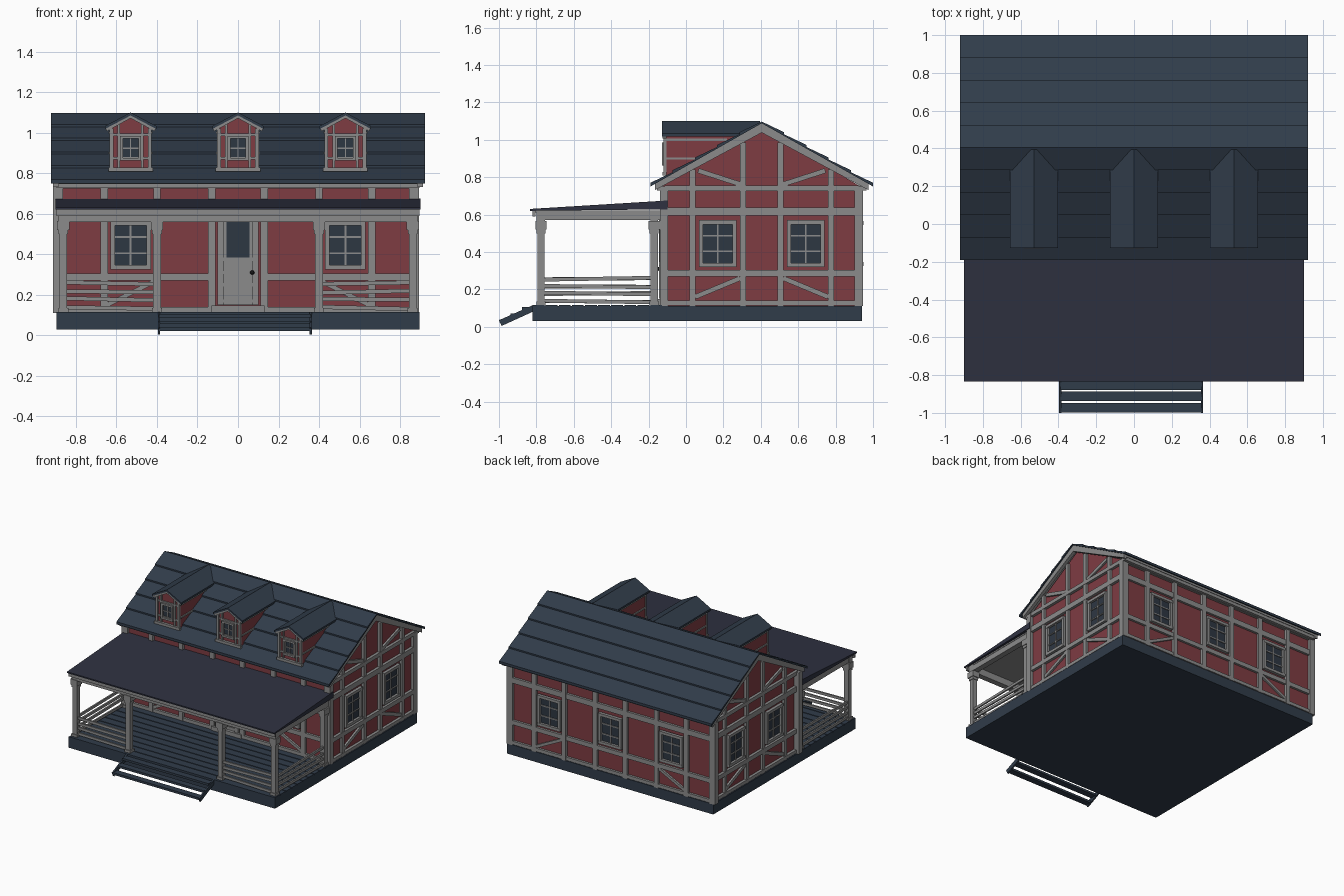
import bpy, bmesh, random
from math import radians
from mathutils import Vector, Matrix

random.seed(4)
if "Cube" in bpy.data.objects:
    bpy.data.objects.remove(bpy.data.objects["Cube"])


def material(name, r, g, b):
    m = bpy.data.materials.new(name)
    m.use_nodes = True
    m.diffuse_color = (r, g, b, 1)
    m.node_tree.nodes["Principled BSDF"].inputs["Base Color"].default_value = (r, g, b, 1)
    return m


RED = material("barn red", .21, .045, .055)
GREY = material("grey timber", .26, .26, .26)
NAVY = material("navy slate", .03, .045, .068)
PLUM = material("porch roof slate", .028, .031, .052)
GLASS = material("dark glass", .027, .038, .055)
BLACK = material("black iron", .008, .008, .009)


class Part:
    """Collects solids for one named object."""

    def __init__(self, name, mat):
        self.name, self.mat, self.bm = name, mat, bmesh.new()

    def cube(self, matrix):
        bmesh.ops.create_cube(self.bm, size=1, matrix=matrix)

    def box(self, x, y, z, frame=Matrix()):
        mid = [(a + b) / 2 for a, b in (x, y, z)]
        size = [b - a for a, b in (x, y, z)]
        self.cube(frame @ Matrix.Translation(mid) @ Matrix.Diagonal((*size, 1)))

    def bar(self, frame, a, b, width, depth=.02):
        """Bar between two (u, v) points of a wall frame, standing out by depth."""
        a, b = Vector((*a, 0)), Vector((*b, 0))
        d = (b - a).normalized()
        n = Vector((0, 0, 1))
        rot = Matrix((d, n.cross(d), n)).transposed().to_4x4()
        self.cube(frame @ Matrix.Translation((a + b) / 2 + n * depth / 2) @ rot
                  @ Matrix.Diagonal(((b - a).length, width, depth, 1)))

    def prism(self, profile, lo, hi, axis="x"):
        """Extrude a (horizontal, z) profile along x or y."""
        point = (lambda t, p: (t, *p)) if axis == "x" else (lambda t, p: (p[0], t, p[1]))
        ends = [[self.bm.verts.new(point(t, p)) for p in profile] for t in (lo, hi)]
        self.bm.faces.new(ends[0])
        self.bm.faces.new(ends[1][::-1])
        for i in range(len(profile)):
            j = (i + 1) % len(profile)
            self.bm.faces.new((ends[0][i], ends[1][i], ends[1][j], ends[0][j]))

    def done(self):
        bmesh.ops.recalc_face_normals(self.bm, faces=self.bm.faces)
        mesh = bpy.data.meshes.new(self.name)
        self.bm.to_mesh(mesh)
        self.bm.free()
        mesh.materials.append(self.mat)
        ob = bpy.data.objects.new(self.name, mesh)
        bpy.context.collection.objects.link(ob)
        return ob


def wall_frame(turn, x, y):
    """Local u runs along the wall, v up, n outward."""
    return (Matrix.Translation((x, y, 0)) @ Matrix.Rotation(radians(turn), 4, "Z")
            @ Matrix.Rotation(radians(90), 4, "X"))


RIDGE_Y, RIDGE_Z, SLOPE = .405, 1.1, .568


def roof_z(y):
    return RIDGE_Z - SLOPE * abs(y - RIDGE_Y)


# Foundation and porch deck boards
p = Part("foundation", NAVY)
p.box((-.895, .895), (-.82, .94), (.03, .11))
p.done()
p = Part("deck_boards", NAVY)
for i in range(10):
    y = -.82 + i * .07
    p.box((-.895, .895), (y, y + .063), (.108, .116))
p.done()

# Entrance steps
p = Part("entrance_steps", NAVY)
for x in (-.39, .36):
    p.prism([(-.82, .115), (-.82, .08), (-.985, .005), (-1, .035)], x - .006, x + .006)
for i in range(3):
    y = -.828 - i * .06
    p.box((-.39, .36), (y - .05, y), (.088 - i * .033, .105 - i * .033))
p.done()

# House body with gables
p = Part("house_walls", RED)
p.prism([(-.12, .11), (.925, .11), (.925, .755), (RIDGE_Y, 1.055), (-.12, .755)], -.87, .87)
p.done()

# Main roof: overlapping slate courses over a timber lining
p = Part("main_roof", NAVY)
lining = Part("roof_lining", GREY)
for s in (-1, 1):
    for i in range(5):
        near, far = (RIDGE_Y + s * .119 * t for t in (i, i + 1))
        top, low = roof_z(near), roof_z(far)
        p.prism([(near, top - .003), (far, low + .008), (far, low - .012), (near, top - .012)], -.922, .922)
    edge = RIDGE_Y + s * .57
    z = roof_z(edge)
    lining.prism([(RIDGE_Y, RIDGE_Z - .013), (edge, z - .013), (edge, z - .03), (RIDGE_Y, RIDGE_Z - .03)], -.905, .905)
    for x in (-.9, .9):
        lining.prism([(RIDGE_Y, RIDGE_Z - .01), (edge, z - .01), (edge, z - .045), (RIDGE_Y, RIDGE_Z - .062)], x - .013, x + .013)
    y = RIDGE_Y + s * .545
    lining.box((-.895, .895), (y - .015, y + .015), (.728, .758))
p.done()
lining.done()

# Wall timbers and windows
timber = Part("wall_timbers", GREY)
frames = Part("window_frames", GREY)
panes = Part("window_panes", GLASS)


def window(frame, u, v0, v1, half, rows, edge):
    panes.box((u - half, u + half), (v0, v1), (0, .005), frame)
    for s in (-1, 1):
        x = u + s * (half - edge / 2)
        frames.bar(frame, (x, v0), (x, v1), edge, .022)
    for v in (v0 + edge / 2, v1 - edge / 2):
        frames.bar(frame, (u - half, v), (u + half, v), edge, .024)
    frames.bar(frame, (u, v0), (u, v1), edge * .45, .012)
    for r in range(1, rows):
        v = v0 + (v1 - v0) * r / rows
        frames.bar(frame, (u - half, v), (u + half, v), edge * .4, .012)


RAILS = ((.128, .026), (.287, .034), (.617, .042), (.74, .03))
front, back = wall_frame(0, 0, -.12), wall_frame(180, 0, .925)
for f in (front, back):
    for u in (-.66, -.4, -.13, .13, .4, .66):
        timber.bar(f, (u, .11), (u, .75), .036)
    for v, w in RAILS:
        spans = ((-.87, -.13), (.13, .87)) if f is front and v < .5 else ((-.87, .87),)
        for a, b in spans:
            timber.bar(f, (a, v), (b, v), w, .018)
    for s in (-1, 1):
        window(f, s * .53, .325, .565, .1, 3, .022)
        timber.bar(f, (s * .645, .15), (s * .415, .265), .022, .015)
window(back, 0, .325, .565, .1, 3, .022)

for turn, x in ((90, .87), (-90, -.87)):
    f = wall_frame(turn, x, RIDGE_Y)
    for s in (-1, 1):
        timber.bar(f, (s * .37, .11), (s * .37, .84), .03)
        timber.bar(f, (s * .1, .11), (s * .1, .985), .032)
        window(f, s * .235, .32, .57, .1, 3, .022)
        timber.bar(f, (s * .355, .16), (s * .115, .26), .026, .015)
        timber.bar(f, (s * .34, .835), (s * .115, .762), .026, .015)
    for v, w in RAILS:
        timber.bar(f, (-.52, v), (.52, v), w, .022)
    for y in (-.14, .9):
        timber.box((min(x, x * 1.02) - .025, max(x, x * 1.02) + .007), (y, y + .045), (.11, .75))

# Front door
p = Part("door", GREY)
p.box((-.1, .1), (.15, .56), (0, .012), front)
p.bar(front, (-.13, .13), (.13, .13), .035, .03)
for x in (-.085, .085):
    p.bar(front, (x, .15), (x, .57), .03, .024)
for v in (.17, .25, .31, .375):
    p.bar(front, (-.07, v), (.07, v), .016, .018)
p.done()
panes.box((-.057, .057), (.383, .56), (.01, .016), front)
p = Part("door_knob", BLACK)
bmesh.ops.create_uvsphere(p.bm, u_segments=10, v_segments=6, radius=.011,
                          matrix=front @ Matrix.Translation((.07, .31, .03)))
p.done()

# Dormers
body = Part("dormer_walls", RED)
trim = Part("dormer_trim", GREY)
cover = Part("dormer_roofs", NAVY)
for x in (-.53, 0, .53):
    gable = [(x - .1, .8), (x + .1, .8), (x + .1, 1.02), (x, 1.078), (x - .1, 1.02)]
    body.prism(gable, -.105, .38, "y")
    f = wall_frame(0, x, -.105)
    window(f, 0, .862, .985, .052, 2, .014)
    trim.bar(f, (-.11, .818), (.11, .818), .02, .02)
    for v in (.875, .99):
        trim.bar(f, (-.1, v), (.1, v), .012, .01)
    for s in (-1, 1):
        trim.bar(f, (s * .094, .81), (s * .094, 1.02), .018, .016)
        trim.bar(f, (s * .058, .82), (s * .058, 1.04), .012, .012)
        trim.bar(f, (s * .122, 1.016), (0, 1.083), .02, .02)
        side = wall_frame(s * 90, x + s * .1, 0)
        for v, end in ((.9, .06), (1.0, .22)):
            trim.bar(side, (-s * .105, v), (s * end, v), .012, .008)
        cover.prism([(x, 1.1), (x + s * .127, 1.033), (x + s * .127, 1.018), (x, 1.085)], -.128, .395, "y")
for p in (body, trim, cover, timber, frames, panes):
    p.done()

# Porch roof, ceiling and beams
p = Part("porch_roof", PLUM)
p.prism([(-.835, .62), (-.835, .63), (-.1, .675), (-.1, .628)], -.9, .9)
p.done()
p = Part("porch_beams", GREY)
p.box((-.885, .885), (-.81, -.12), (.612, .622))
p.box((-.895, .895), (-.82, -.805), (.59, .624))
p.box((-.885, .885), (-.8, -.755), (.56, .615))
for s in (-1, 1):
    p.box((s * .86 - .022, s * .86 + .022), (-.8, -.12), (.57, .618))
p.done()

# Porch columns with stepped capitals and plinths
p = Part("porch_columns", GREY)
for x, y in [(x, -.775) for x in (-.862, -.4, .4, .862)] + [(-.862, -.17), (.862, -.17)]:
    for half, z0, z1 in ((.019, .11, .57), (.025, .11, .135), (.024, .5, .52), (.03, .52, .565)):
        p.box((x - half, x + half), (y - half, y + half), (z0, z1))
p.done()

# Rough board railings
p = Part("porch_railings", GREY)
runs = [(wall_frame(0, s * .63, -.77), .225) for s in (-1, 1)]
runs += [(wall_frame(s * 90, s * .862, -.47), .295) for s in (-1, 1)]
for f, half in runs:
    for v in (.135, .178, .215, .257):
        tilt = random.uniform(-.006, .006)
        p.bar(f, (-half, v - tilt), (half, v + tilt), .02, .012)
p.done()
